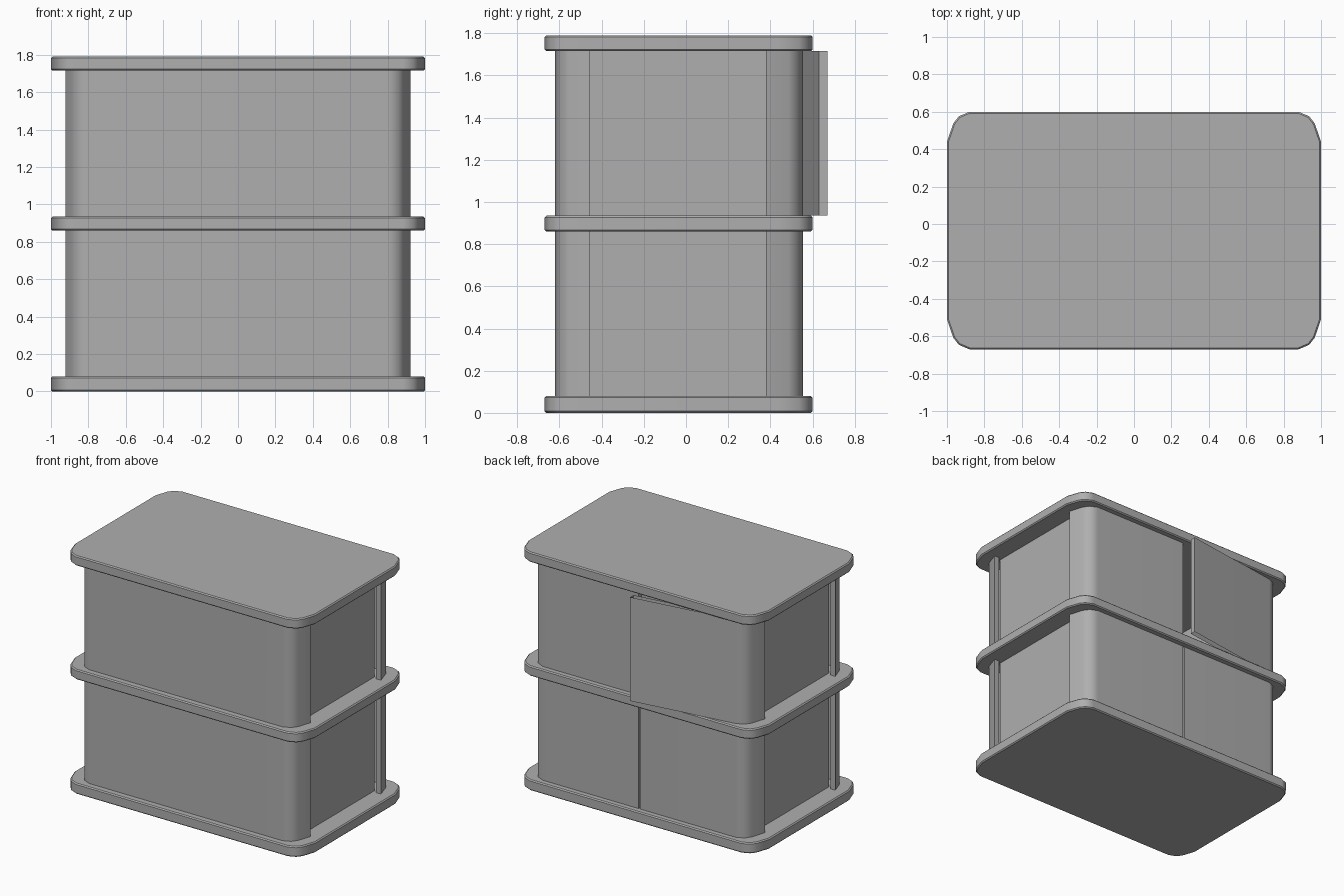
import bpy, bmesh
from math import radians

if "Cube" in bpy.data.objects:
    bpy.data.objects.remove(bpy.data.objects["Cube"])

# Fractions of a rounded corner, running from the side to the front or back
CORNER = [(0, 1), (0.28, 0.39), (0.53, 0.15), (1, 0)]
LEVELS = [(0.08, 0.86), (0.935, 1.715)]
T = 0.04  # board thickness

grey = bpy.data.materials.new("mid_grey")
grey.diffuse_color = (0.43, 0.43, 0.43, 1)
grey.use_nodes = True
grey.node_tree.nodes["Principled BSDF"].inputs["Base Color"].default_value = grey.diffuse_color


def corner(x, y, rx, ry):
    """Corner points at (x, y); signs of x and y choose the quadrant."""
    sx, sy = (1 if x > 0 else -1), (1 if y > 0 else -1)
    return [(x - sx * rx * u, y - sy * ry * v) for u, v in CORNER]


def extrude(name, outline, z0, z1, bevel=0, caps=True):
    bm = bmesh.new()
    face = bm.faces.new([bm.verts.new((x, y, z0)) for x, y in outline])
    res = bmesh.ops.extrude_face_region(bm, geom=[face])
    verts = [e for e in res["geom"] if isinstance(e, bmesh.types.BMVert)]
    bmesh.ops.translate(bm, verts=verts, vec=(0, 0, z1 - z0))
    bmesh.ops.recalc_face_normals(bm, faces=bm.faces)
    if bevel:
        rims = [e for e in bm.edges if abs(e.verts[0].co.z - e.verts[1].co.z) < 1e-5]
        bmesh.ops.bevel(bm, geom=rims, offset=bevel, segments=1, affect="EDGES")
    if not caps:
        ends = [f for f in bm.faces if abs(f.normal.z) > 0.9]
        bmesh.ops.delete(bm, geom=ends, context="FACES_ONLY")
    mesh = bpy.data.meshes.new(name)
    bm.to_mesh(mesh)
    bm.free()
    mesh.materials.append(grey)
    ob = bpy.data.objects.new(name, mesh)
    bpy.context.collection.objects.link(ob)
    bpy.context.view_layer.objects.active = ob
    bpy.ops.object.select_all(action="DESELECT")
    ob.select_set(True)
    bpy.ops.object.shade_smooth_by_angle(angle=radians(30))
    weighted = ob.modifiers.new("even_shading", "WEIGHTED_NORMAL")
    weighted.keep_sharp = True
    return ob


# Three slabs: base, middle shelf and top
slab = (corner(1, 0.6, 0.12, 0.16) + corner(-1, 0.6, 0.12, 0.16)[::-1]
        + corner(-1, -0.67, 0.12, 0.16) + corner(1, -0.67, 0.12, 0.16)[::-1])
for name, z0, z1 in [("base_slab", 0, 0.08), ("middle_shelf", 0.86, 0.935),
                     ("top_slab", 1.715, 1.79)]:
    extrude(name, slab, z0, z1, 0.008)

# Curved front panel wrapping both corners
outer = corner(0.922, -0.62, 0.12, 0.165) + corner(-0.922, -0.62, 0.12, 0.165)[::-1]
inner = corner(0.922 - T, -0.62 + T, 0.09, 0.125) + corner(-0.922 + T, -0.62 + T, 0.09, 0.125)[::-1]
front = outer + inner[::-1]


def door_outline(s, swing):
    """Rear door around one corner; swing pushes its free edge outwards."""
    out = corner(s * 0.922, 0.555, 0.12, 0.175) + [(s * 0.005, 0.555 + swing)]
    inn = corner(s * (0.922 - T), 0.555 - T, 0.09, 0.135) + [(s * 0.005, 0.555 - T + swing)]
    return out + inn[::-1]


for (z0, z1), level in zip(LEVELS, ("lower", "upper")):
    extrude(f"{level}_front_panel", front, z0, z1)
    for s, side in ((1, "right"), (-1, "left")):
        # Recessed side panel
        a, b = s * 0.855, s * 0.82
        extrude(f"{level}_{side}_side_panel",
                [(a, -0.475), (a, 0.4), (b, 0.4), (b, -0.475)], z0, z1)
        # Rear door, the upper left one ajar and open along its top and bottom
        ajar = level == "upper" and s < 0
        extrude(f"{level}_{side}_door", door_outline(s, 0.115 if ajar else 0),
                z0, z1, caps=not ajar)
